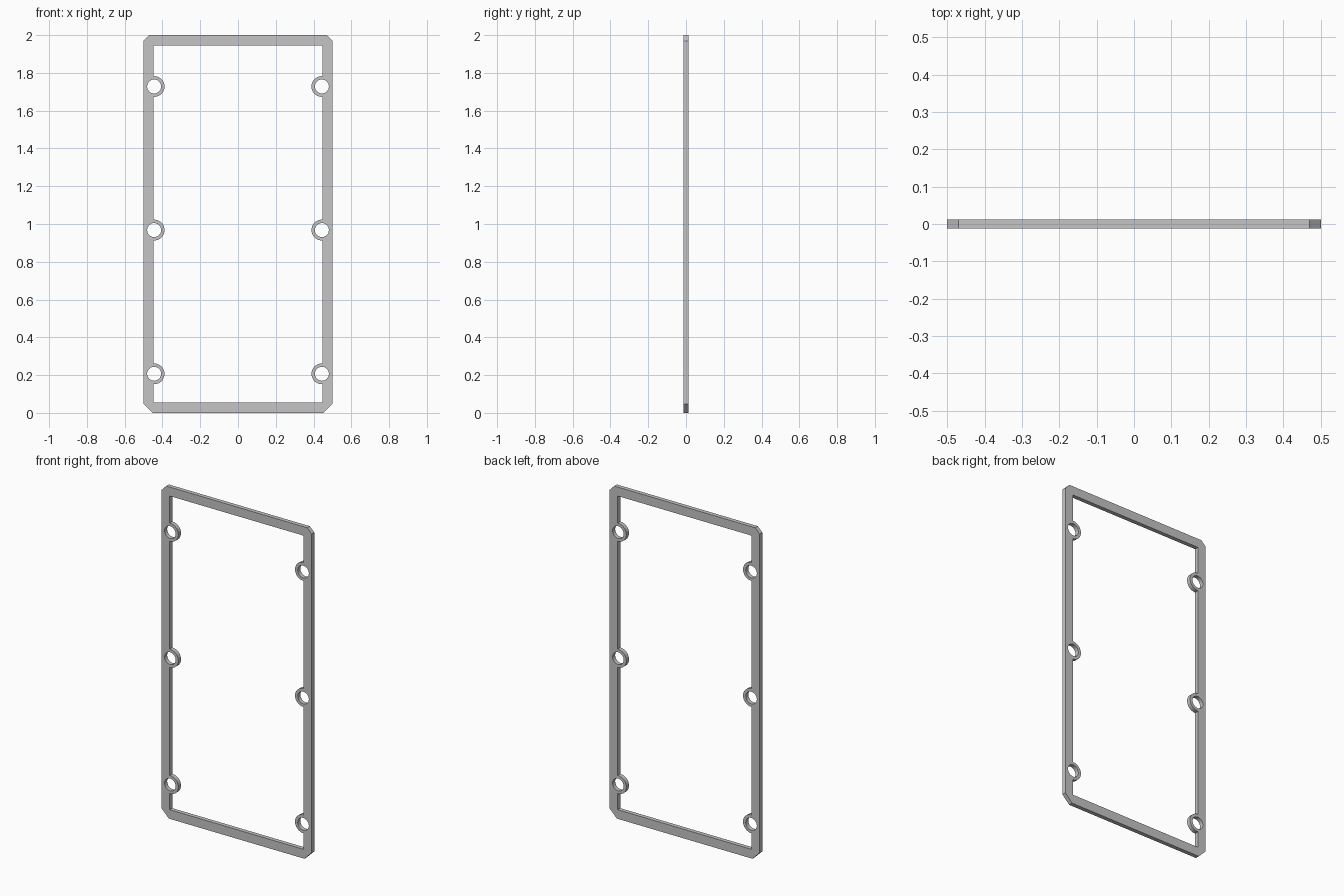
import bpy, bmesh
from math import sin, cos, asin, pi, radians

cube = bpy.data.objects.get("Cube")
if cube:
    bpy.data.objects.remove(cube, do_unlink=True)

HALF_W, HEIGHT, DEPTH = 0.5, 2.0, 0.025
INNER_X, INNER_LOW, INNER_TOP = 0.447, 0.055, 1.946
TOP_CUT, LOW_CUT = 0.03, 0.048
HOLE_X, HOLE_R, LUG_R = 0.444, 0.037, 0.055
HOLE_Z = (0.207, 0.968, 1.728)

grey = bpy.data.materials.new("light_grey_plastic")
grey.use_nodes = True
colour = (0.56, 0.56, 0.56, 1)
grey.diffuse_color = colour
grey.node_tree.nodes["Principled BSDF"].inputs["Base Color"].default_value = colour


def arc(cx, cz, r, start, end, steps):
    """Points along a circular arc, both ends included."""
    angles = [start + (end - start) * i / steps for i in range(steps + 1)]
    return [(cx + r * cos(a), cz + r * sin(a)) for a in angles]


def mirrored(side):
    """Close a right-hand chain, listed bottom to top, with its mirror image."""
    return side + [(-x, z) for x, z in reversed(side)]


# Outer outline with chamfered corners
outer = mirrored([(HALF_W - LOW_CUT, 0), (HALF_W, LOW_CUT),
                  (HALF_W, HEIGHT - TOP_CUT), (HALF_W - TOP_CUT, HEIGHT)])

# Inner outline, bulging inward around each screw hole
bend = asin((INNER_X - HOLE_X) / LUG_R)
side = [(INNER_X, INNER_LOW)]
for z in HOLE_Z:
    side += arc(HOLE_X, z, LUG_R, -pi / 2 + bend, -3 * pi / 2 - bend, 24)
side.append((INNER_X, INNER_TOP))
inner = mirrored(side)

# Screw holes
holes = [arc(s * HOLE_X, z, HOLE_R, 0, 2 * pi, 40)[:-1] for s in (-1, 1) for z in HOLE_Z]

# Filled and extruded profile
curve = bpy.data.curves.new("gasket_frame", "CURVE")
curve.dimensions = "2D"
curve.fill_mode = "BOTH"
curve.extrude = DEPTH / 2
for loop in [outer, inner] + holes:
    spline = curve.splines.new("POLY")
    spline.points.add(len(loop) - 1)
    for point, (x, z) in zip(spline.points, loop):
        point.co = (x, z, 0, 1)
    spline.use_cyclic_u = True

frame = bpy.data.objects.new("gasket_frame", curve)
bpy.context.collection.objects.link(frame)
frame.rotation_euler.x = radians(90)
bpy.ops.object.select_all(action="DESELECT")
frame.select_set(True)
bpy.context.view_layer.objects.active = frame
bpy.ops.object.convert(target="MESH")
frame = bpy.context.object
bpy.ops.object.transform_apply(location=False, rotation=True, scale=False)

# Weld the caps to the walls
bm = bmesh.new()
bm.from_mesh(frame.data)
bmesh.ops.remove_doubles(bm, verts=bm.verts, dist=0.0001)
bmesh.ops.recalc_face_normals(bm, faces=bm.faces)
bm.to_mesh(frame.data)
bm.free()
frame.data.materials.clear()
frame.data.materials.append(grey)
bpy.ops.object.shade_smooth_by_angle(angle=radians(30))
